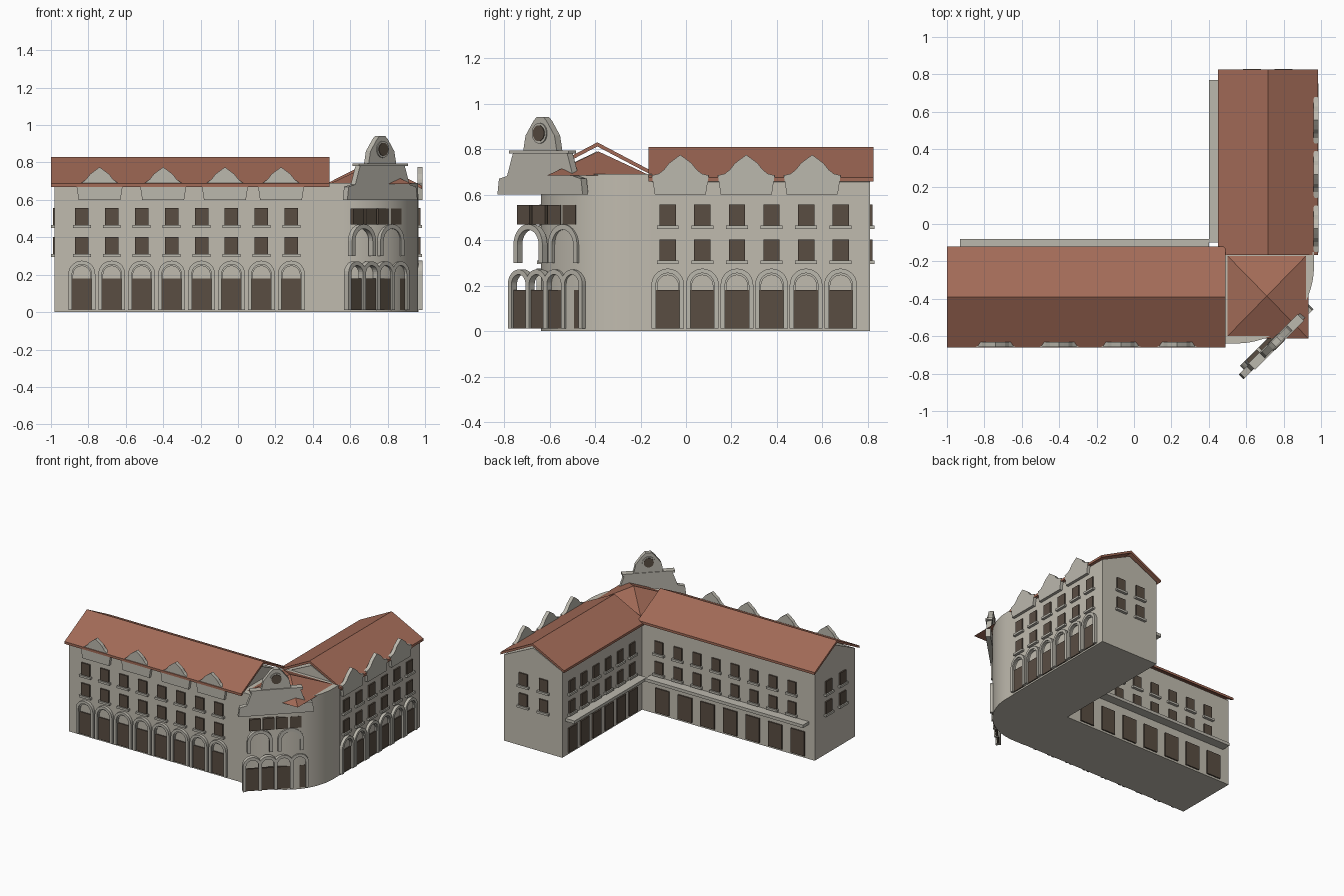
import bpy, bmesh
from math import sin, cos, pi, radians
from mathutils import Matrix

if "Cube" in bpy.data.objects:
    bpy.data.objects.remove(bpy.data.objects["Cube"])


def material(name, rgb):
    m = bpy.data.materials.new(name)
    m.diffuse_color = (*rgb, 1)
    m.use_nodes = True
    m.node_tree.nodes["Principled BSDF"].inputs["Base Color"].default_value = m.diffuse_color
    return m


WALL = material("plaster", (0.53, 0.50, 0.43))
TRIM = material("trim", (0.50, 0.48, 0.42))
ROOF = material("roof_tile", (0.36, 0.145, 0.095))
DARK = material("dark_wood", (0.10, 0.075, 0.055))


def frame(deg):
    """Facade frame: u along the wall, d outward, z up (0 = front, 90 = right)."""
    a = radians(deg)
    return Matrix(((cos(a), sin(a), 0, 0), (sin(a), -cos(a), 0, 0), (0, 0, 1, 0), (0, 0, 0, 1)))


FLAT = Matrix(((1, 0, 0, 0), (0, 0, 1, 0), (0, 1, 0, 0), (0, 0, 0, 1)))
FRONT, RIGHT, BACK, INNER, CORNER = (frame(a) for a in (0, 90, 180, 270, 45))


def part(name, mat, fr, solids):
    """One object from (profile, depth0, depth1) extrusions in a frame."""
    bm = bmesh.new()
    for poly, d0, d1 in solids:
        a = [bm.verts.new(fr @ Matrix.Translation((p, d0, q)).translation) for p, q in poly]
        b = [bm.verts.new(fr @ Matrix.Translation((p, d1, q)).translation) for p, q in poly]
        bm.faces.new(a)
        bm.faces.new(b[::-1])
        for i in range(len(a)):
            j = (i + 1) % len(a)
            bm.faces.new((a[j], a[i], b[i], b[j]))
    bmesh.ops.recalc_face_normals(bm, faces=bm.faces)
    me = bpy.data.meshes.new(name)
    bm.to_mesh(me)
    bm.free()
    me.materials.append(mat)
    ob = bpy.data.objects.new(name, me)
    bpy.context.collection.objects.link(ob)
    return ob


def rect(u, w, z0, z1):
    return [(u - w, z0), (u + w, z0), (u + w, z1), (u - w, z1)]


def arc(u, z, r, a0, a1, n):
    return [(u + r * cos(a0 + (a1 - a0) * i / n), z + r * sin(a0 + (a1 - a0) * i / n)) for i in range(n + 1)]


def arch(u, z0, zc, r, t):
    """Arch surround with straight jambs, outer radius r, width t."""
    return ([(u + r, z0)] + arc(u, zc, r, 0, pi, 14) + [(u - r, z0), (u - r + t, z0)]
            + arc(u, zc, r - t, pi, 0, 14) + [(u + r - t, z0)])


def mirrored(u, half):
    """Symmetric outline from right-hand (offset, z) points, bottom to top."""
    return [(u + p, q) for p, q in half] + [(u - p, q) for p, q in half[::-1] if p > 0]


def windows(name, fr, d, us, w=0.036):
    rows = (0.31, 0.465)
    part(name + "_windows", DARK, fr, [(rect(u, w, z, z + 0.092), d - .01, d + .01) for u in us for z in rows])
    part(name + "_sills", TRIM, fr, [(rect(u, w + .012, z - .016, z), d - .01, d + .02) for u in us for z in rows])


def arcade(name, fr, d, us):
    part(name + "_doors", DARK, fr, [(rect(u, .053, .012, .18), d - .01, d + .008) for u in us])
    part(name + "_arches", TRIM, fr, [(arch(u, .012, .203, .072, .02), d - .01, d + .022) for u in us])
    part(name + "_inner_arches", TRIM, fr, [(arch(u, .18, .2, .056, .01), d - .01, d + .012) for u in us])


DORMER = [(.112, .6), (.125, .685), (.095, .692), (.072, .71), (.05, .738), (.025, .757), (0, .775)]


def dormers(name, fr, d, us):
    part(name + "_gables", TRIM, fr, [(mirrored(u, DORMER), d - .005, d + .022) for u in us])


def house(y0, y1, eave, apex):
    return [(y0, 0), (y1, 0), (y1, eave), ((y0 + y1) / 2, apex), (y0, eave)]


def slabs(y0, y1, eave, top, t=0.018):
    m = (y0 + y1) / 2
    return [(y0, eave), (m, top), (y1, eave), (y1, eave - t), (m, top - t), (y0, eave - t)]


# Wing bodies and roofs
part("left_wing_walls", WALL, RIGHT, [(house(-.635, -.15, .673, .79), -.98, .47)])
part("right_wing_walls", WALL, FRONT, [(house(.475, .965, .655, .77), .15, -.81)])
part("left_wing_roof", ROOF, RIGHT, [(slabs(-.66, -.12, .688, .83), -1, .49)])
part("right_wing_roof", ROOF, FRONT, [(slabs(.45, .985, .675, .81), .165, -.825)])

# Rounded corner block
R = 0.41
tower = part("corner_walls", WALL, FLAT,
             [([(.46, -.15), (.46, -.638)] + arc(.962 - R, -.638 + R, R, -pi / 2, 0, 32) + [(.962, -.15)], 0, .69)])
bpy.context.view_layer.objects.active = tower
tower.select_set(True)
bpy.ops.object.shade_smooth_by_angle()
tower.select_set(False)

# Corner pyramid roof
bpy.ops.mesh.primitive_cone_add(vertices=4, radius1=.5 ** .5, radius2=0, depth=1, rotation=(0, 0, pi / 4))
cone = bpy.context.object
bpy.ops.object.transform_apply(location=False, rotation=True, scale=True)
cone.name = "corner_roof"
cone.location = (.71, -.385, .737)
cone.scale = (.445, .455, .106)
cone.data.materials.append(ROOF)

# Street facades
front_us = [-.835 + .16 * i for i in range(8)]
right_us = [-.08 + .152 * i for i in range(6)]
for name, fr, d, us, gs in (("front", FRONT, .635, front_us, (-.74, -.40, -.07, .23)),
                            ("right", RIGHT, .965, right_us, (-.025, .265, .555))):
    windows(name, fr, d, us)
    arcade(name, fr, d, us)
    dormers(name, fr, d, gs)

# End walls
windows("left_end", INNER, .98, (.31, .48))
windows("back_end", BACK, .81, (-.63, -.80))

# Courtyard facades with doors and canopies
windows("court_left", BACK, -.15, [-.33 + .16 * i for i in range(8)], .034)
windows("court_right", INNER, -.475, [-.70 + .145 * i for i in range(6)], .034)
part("court_left_doors", DARK, BACK, [(rect(-.30 + .19 * i, .058, .015, .2), -.16, -.14) for i in range(7)])
part("court_right_doors", DARK, INNER, [(rect(-.69 + .145 * i, .05, .015, .2), -.485, -.465) for i in range(6)])
part("court_left_canopy", TRIM, BACK, [(rect(.265, .665, .262, .285), -.16, -.08)])
part("court_right_canopy", TRIM, INNER, [(rect(-.335, .435, .262, .285), -.485, -.40)])

# Diagonal corner front: gable panel, round window, arches, windows
S = .092
CREST = [(.265, .6), (.255, .67), (.205, .682), (.175, .765), (.165, .79), (.105, .79),
         (.09, .86), (.04, .925), (.02, .942)]
part("corner_gable", TRIM, CORNER, [(mirrored(S, CREST), .965, 1.0)])
part("corner_gable_ledge", TRIM, CORNER, [(rect(S, .185, .78, .795), .96, 1.008)])
part("round_window_ring", TRIM, CORNER, [(arc(S, .87, .045, 0, 2 * pi * 23 / 24, 23), .96, 1.006)])
part("round_window", DARK, CORNER, [(arc(S, .87, .035, 0, 2 * pi * 23 / 24, 23), .957, 1.01)])
ground = (-.07, .04, .15, .26)
part("corner_doors", DARK, CORNER, [(rect(u, .046, .012, .18), .945, .96) for u in ground])
part("corner_arches", TRIM, CORNER, [(arch(u, .012, .205, .066, .022), .937, .972) for u in ground])
part("corner_upper_arches", TRIM, CORNER, [(arch(u, .3, .38, .09, .024), .937, .968) for u in (-.015, .2)])
part("corner_windows", DARK, CORNER, [(rect(u, .04, .468, .555), .94, .962) for u in (-.05, .045, .14, .235)])
